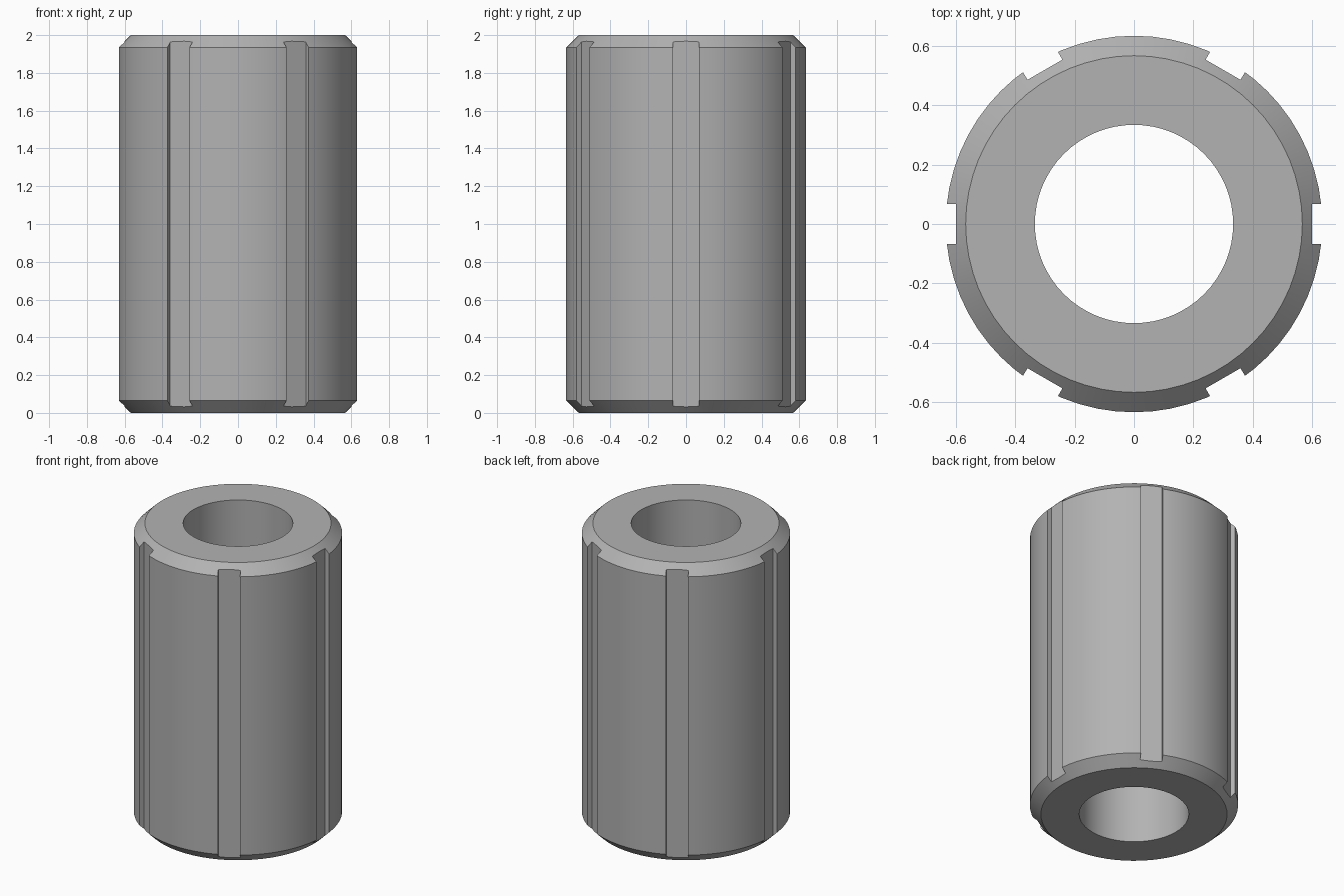
import bpy, bmesh
from math import pi, radians
from mathutils import Matrix, Vector

cube = bpy.data.objects.get("Cube")
if cube:
    bpy.data.objects.remove(cube, do_unlink=True)

OUTER, RIM, BORE = 0.634, 0.567, 0.334
HEIGHT, CHAMFER = 2.0, 0.065
SLOT_WIDTH, SLOT_FLOOR, SLOTS = 0.136, 0.60, 6
SEGMENTS = 64

steel = bpy.data.materials.new("grey steel")
steel.use_nodes = True
grey = (0.45, 0.45, 0.45, 1)
steel.diffuse_color = grey
steel.node_tree.nodes["Principled BSDF"].inputs["Base Color"].default_value = grey


def make_object(name, bm):
    bmesh.ops.recalc_face_normals(bm, faces=bm.faces)
    mesh = bpy.data.meshes.new(name)
    bm.to_mesh(mesh)
    bm.free()
    mesh.materials.append(steel)
    obj = bpy.data.objects.new(name, mesh)
    bpy.context.collection.objects.link(obj)
    return obj


# Chamfered sleeve, spun from its wall section
bm = bmesh.new()
section = [(BORE, 0), (RIM, 0), (OUTER, CHAMFER), (OUTER, HEIGHT - CHAMFER),
           (RIM, HEIGHT), (BORE, HEIGHT)]
verts = [bm.verts.new((r, 0, z)) for r, z in section]
edges = [bm.edges.new((a, b)) for a, b in zip(verts, verts[1:] + verts[:1])]
bmesh.ops.spin(bm, geom=verts + edges, cent=(0, 0, 0), axis=(0, 0, 1),
               angle=2 * pi, steps=SEGMENTS, use_merge=True)
bmesh.ops.remove_doubles(bm, verts=bm.verts, dist=0.0001)
sleeve = make_object("slotted_sleeve", bm)

# Six cutting bars around the outside
bm = bmesh.new()
DEPTH = 0.2
for i in range(SLOTS):
    place = (Matrix.Rotation(radians(60 * i), 4, "Z")
             @ Matrix.Translation(Vector((SLOT_FLOOR + DEPTH / 2, 0, HEIGHT / 2)))
             @ Matrix.Diagonal((DEPTH, SLOT_WIDTH, HEIGHT * 1.2, 1)))
    bmesh.ops.create_cube(bm, size=1, matrix=place)
cutter = make_object("slot_cutter", bm)
cutter.hide_render = True
cutter.hide_set(True)

# Cut the keyways
cut = sleeve.modifiers.new("slots", "BOOLEAN")
cut.operation = "DIFFERENCE"
cut.solver = "EXACT"
cut.object = cutter
bpy.context.view_layer.objects.active = sleeve
sleeve.select_set(True)
bpy.ops.object.modifier_apply(modifier=cut.name)
bpy.data.objects.remove(cutter, do_unlink=True)
bpy.ops.object.shade_smooth_by_angle(angle=radians(20))
